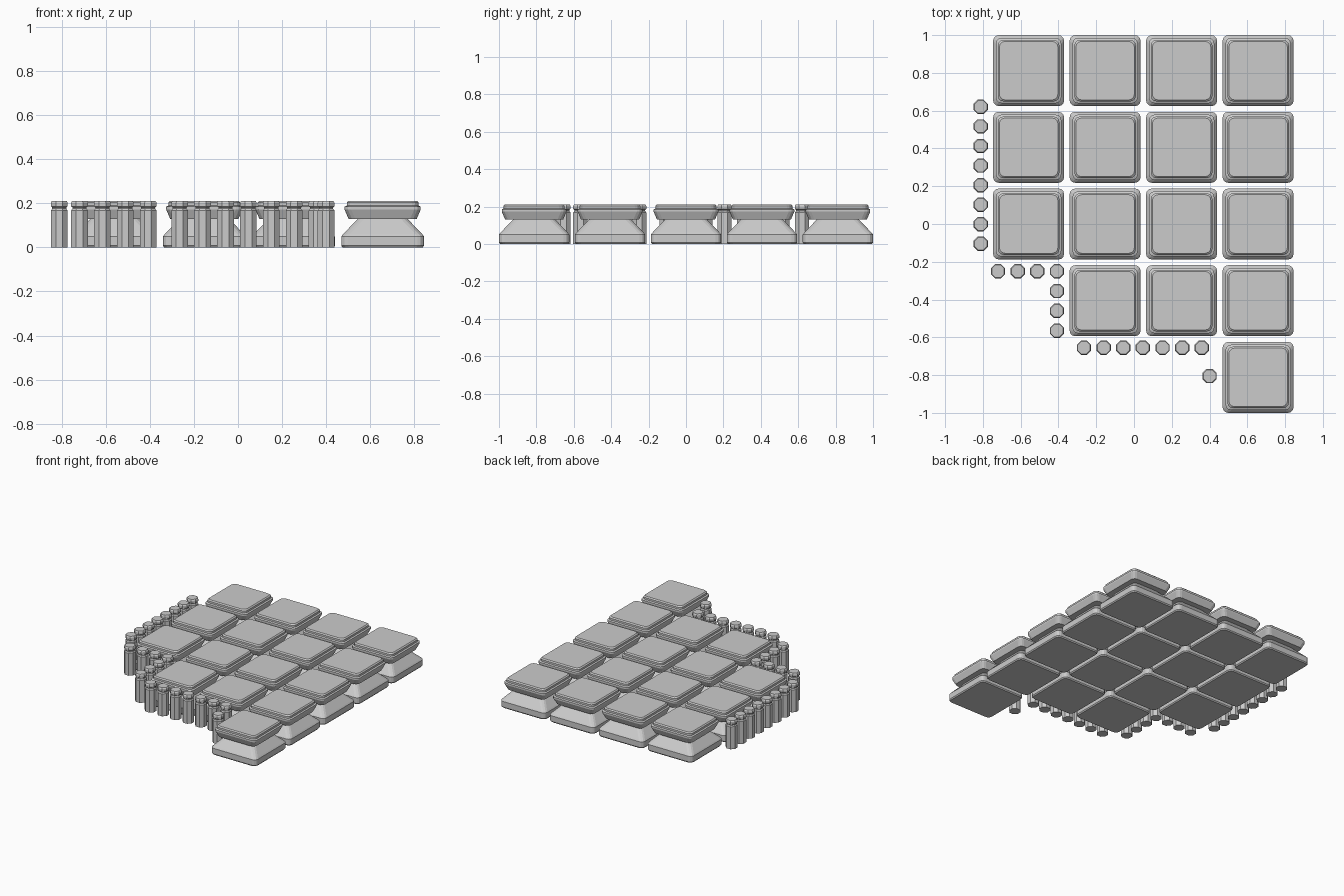
import bpy, bmesh, math

cube = bpy.data.objects.get("Cube")
if cube:
    bpy.data.objects.remove(cube)

stone = bpy.data.materials.new("grey stone")
stone.use_nodes = True
stone.diffuse_color = (0.6, 0.6, 0.6, 1)
stone.node_tree.nodes["Principled BSDF"].inputs["Base Color"].default_value = (0.6, 0.6, 0.6, 1)


def rounded_square(half, radius, steps=3):
    """Outline of a square with rounded corners."""
    pts = []
    for corner in range(4):
        mid = math.pi / 4 + corner * math.pi / 2
        cx = math.copysign(half - radius, math.cos(mid))
        cy = math.copysign(half - radius, math.sin(mid))
        for i in range(steps + 1):
            a = math.pi / 2 * (corner + i / steps)
            pts.append((cx + radius * math.cos(a), cy + radius * math.sin(a)))
    return pts


def octagon(half):
    """Outline of an octagon with sides square to the axes."""
    r = half / math.cos(math.pi / 8)
    return [(r * math.cos((i + 0.5) * math.pi / 4), r * math.sin((i + 0.5) * math.pi / 4))
            for i in range(8)]


def loft(name, sections):
    """Skin a stack of outlines, each given as (outline, height)."""
    bm = bmesh.new()
    rings = [[bm.verts.new((x, y, z)) for x, y in outline] for outline, z in sections]
    for low, high in zip(rings, rings[1:]):
        n = len(low)
        for i in range(n):
            j = (i + 1) % n
            bm.faces.new((low[i], low[j], high[j], high[i]))
    bm.faces.new(rings[0][::-1])
    bm.faces.new(rings[-1])
    mesh = bpy.data.meshes.new(name)
    bm.to_mesh(mesh)
    bm.free()
    mesh.materials.append(stone)
    return mesh


def place(name, mesh, x, y):
    obj = bpy.data.objects.new(name, mesh)
    obj.location = (x, y, 0)
    bpy.context.collection.objects.link(obj)


# Pedestal block: wide foot, pinched neck, flared slab, thin raised top
block_profile = [(0.182, 0), (0.188, 0.008), (0.188, 0.05), (0.18, 0.06), (0.113, 0.13),
                 (0.155, 0.13), (0.17, 0.165), (0.173, 0.172), (0.173, 0.185),
                 (0.163, 0.19), (0.163, 0.204), (0.155, 0.212)]
block = loft("pedestal_block", [(rounded_square(h, 0.03), z) for h, z in block_profile])

# Post: straight eight-sided shaft, narrow neck and cap
post_profile = [(0.038, 0), (0.038, 0.168), (0.032, 0.176), (0.032, 0.182),
                (0.038, 0.187), (0.038, 0.203), (0.033, 0.212)]
post = loft("post", [(octagon(h), z) for h, z in post_profile])

# Blocks stand on a stepped grid; front rows drop columns from the right-hand side
first_column = [0, 0, 0, 1, 3]
for row, start in enumerate(first_column):
    for col in range(start, 4):
        place(f"pedestal_block_{row}_{col}", block, -0.558 + 0.405 * col, 0.812 - 0.406 * row)

# Post rows follow the stepped edge: (start x, start y, step x, step y, count)
post_rows = [(-0.812, 0.62, 0, -0.1035, 8), (-0.72, -0.25, 0.104, 0, 4),
             (-0.408, -0.355, 0, -0.105, 3), (-0.265, -0.655, 0.104, 0, 7),
             (0.40, -0.805, 0, 0, 1)]
for r, (x, y, dx, dy, count) in enumerate(post_rows):
    for i in range(count):
        place(f"post_{r}_{i}", post, x + dx * i, y + dy * i)
